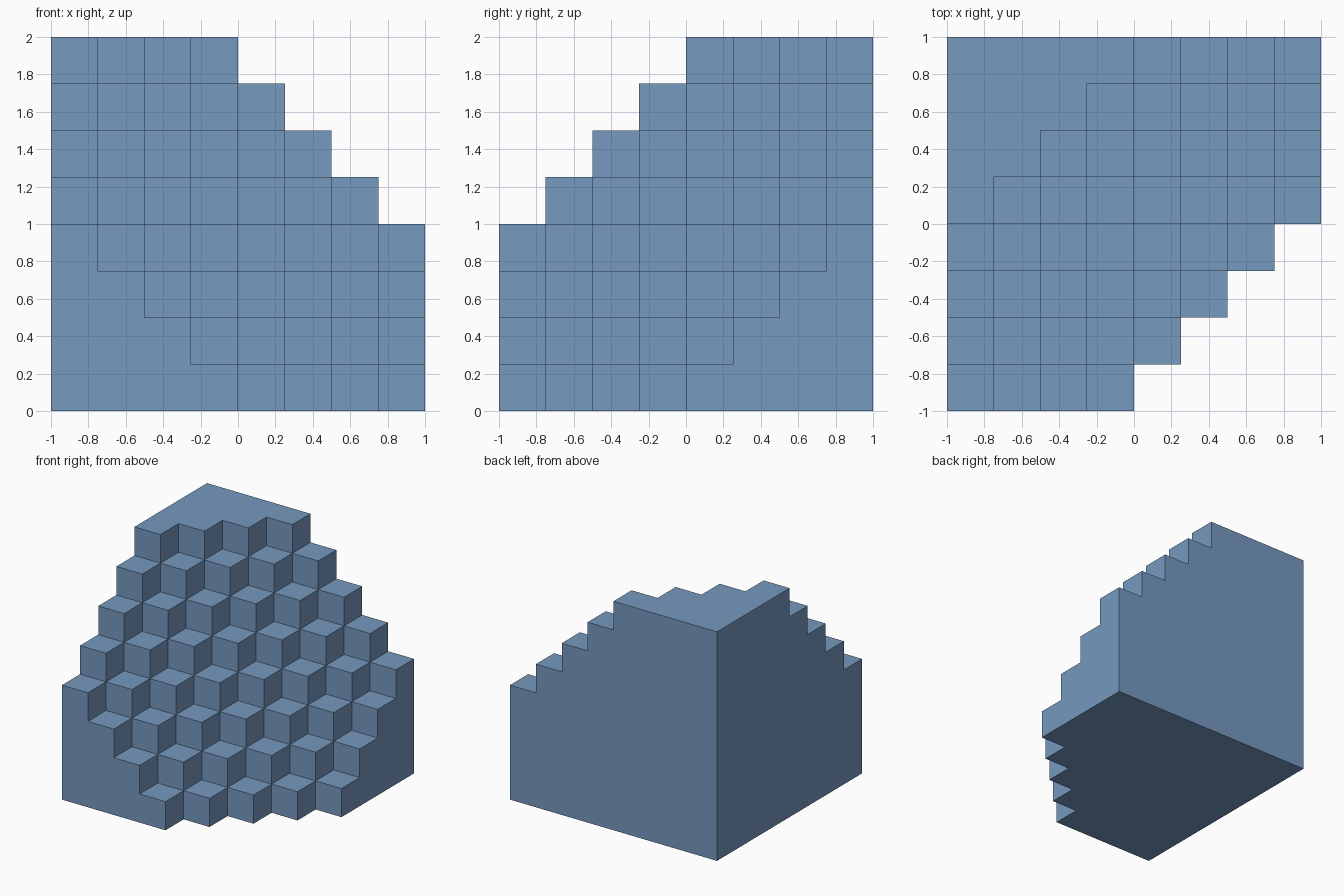
import bpy, bmesh, math
from mathutils import Vector

cube = bpy.data.objects.get("Cube")
if cube:
    bpy.data.objects.remove(cube, do_unlink=True)

N = 8             # cells along each side
CELL = 2.0 / N    # cell size
LIMIT = 10        # highest index sum kept, cuts the corner off diagonally

# Single flat blue
blue = bpy.data.materials.new("steel_blue")
blue.use_nodes = True
colour = (0.181, 0.319, 0.522, 1.0)
blue.diffuse_color = colour
blue.node_tree.nodes["Principled BSDF"].inputs["Base Color"].default_value = colour


def filled(c):
    """Cells count right, forward and up from the back corner."""
    return all(0 <= n < N for n in c) and sum(c) <= LIMIT


def place(p):
    """Grid corner to model position."""
    return Vector((-1 + p[0] * CELL, 1 - p[1] * CELL, p[2] * CELL))


# Stepped block: only the exposed cell sides, welded into one closed shell
bm = bmesh.new()
cells = [(i, j, k) for i in range(N) for j in range(N) for k in range(N)
         if filled((i, j, k))]
for cell in cells:
    for axis in range(3):
        for side in (0, 1):
            neighbour = list(cell)
            neighbour[axis] += 2 * side - 1
            if filled(neighbour):
                continue
            corners = []
            for u, v in ((0, 0), (1, 0), (1, 1), (0, 1)):
                p = list(cell)
                p[axis] += side
                p[(axis + 1) % 3] += u
                p[(axis + 2) % 3] += v
                corners.append(bm.verts.new(place(p)))
            bm.faces.new(corners)
bmesh.ops.remove_doubles(bm, verts=bm.verts[:], dist=0.001)
bmesh.ops.recalc_face_normals(bm, faces=bm.faces[:])

# Merge flat regions into single faces
bmesh.ops.dissolve_limit(bm, angle_limit=math.radians(1),
                         verts=bm.verts[:], edges=bm.edges[:])

mesh = bpy.data.meshes.new("stepped_block")
bm.to_mesh(mesh)
bm.free()
mesh.materials.append(blue)
block = bpy.data.objects.new("stepped_block", mesh)
bpy.context.collection.objects.link(block)
